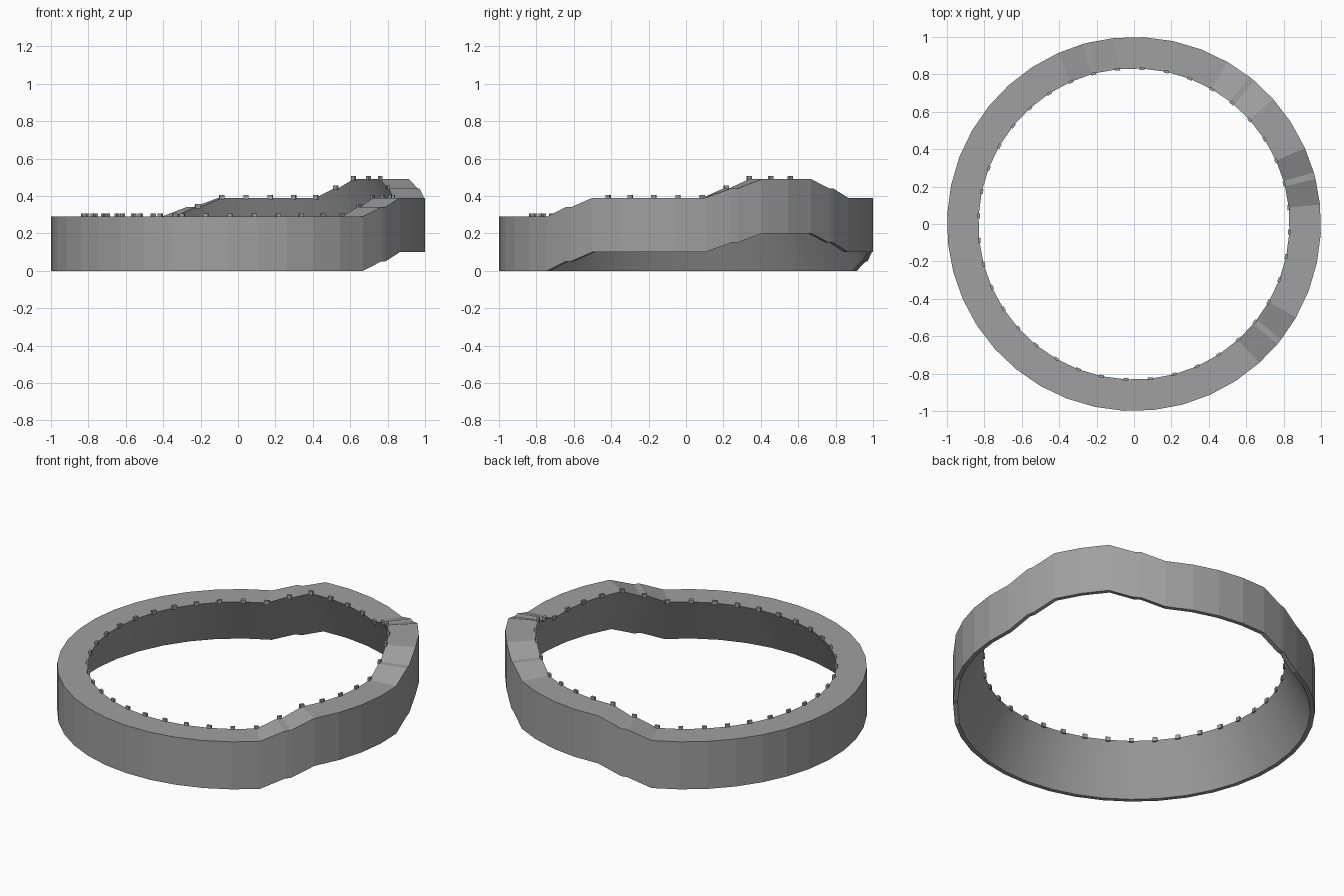
import bpy, bmesh
from math import radians, sin, cos
from mathutils import Matrix, Vector

if "Cube" in bpy.data.objects:
    bpy.data.objects.remove(bpy.data.objects["Cube"], do_unlink=True)

# Main dimensions
OUTER, INNER, FOOT, HEIGHT = 1.0, 0.832, 0.975, 0.29
STEP = 9
# Angle in degrees and lift of the wavy rim; ramps pause briefly halfway
RAMPS = [(-48, 0, -30, 0.1), (6, 0.1, 24, 0.2), (42, 0.2, 60, 0.1), (96, 0.1, 114, 0)]


def lift(angle):
    z = 0
    for a0, z0, a1, z1 in RAMPS:
        mid = (a0 + a1) / 2
        if angle >= a1:
            z = z1
        elif angle > a0:
            if abs(angle - mid) <= 1:
                return (z0 + z1) / 2
            half = (a1 - a0) / 2 - 1
            if angle < mid:
                return z0 + (z1 - z0) / 2 * (angle - a0) / half
            return z1 - (z1 - z0) / 2 * (a1 - angle) / half
    return z


def polar(radius, angle, z):
    a = radians(angle)
    return Vector((radius * cos(a), radius * sin(a), z))


def finish(name, bm, material):
    bmesh.ops.recalc_face_normals(bm, faces=bm.faces)
    mesh = bpy.data.meshes.new(name)
    bm.to_mesh(mesh)
    bm.free()
    mesh.materials.append(material)
    obj = bpy.data.objects.new(name, mesh)
    bpy.context.collection.objects.link(obj)
    return obj


grey = bpy.data.materials.new("mid grey")
grey.use_nodes = True
grey.diffuse_color = (0.35, 0.35, 0.35, 1)
grey.node_tree.nodes["Principled BSDF"].inputs["Base Color"].default_value = grey.diffuse_color

# Ring wall: a tapering section swept around the circle
stations = list(range(-48, 312, STEP))
angles = []
for s in stations:
    on_ramp = any(a0 < s < a1 for a0, _, a1, _ in RAMPS)
    angles += [s - 1, s + 1] if on_ramp else [s]

section = [(OUTER, 0), (OUTER, HEIGHT), (INNER, HEIGHT), (FOOT, 0)]
bm = bmesh.new()
loops = [[bm.verts.new(polar(r, a, z + lift(a))) for r, z in section] for a in angles]
for i, here in enumerate(loops):
    ahead = loops[(i + 1) % len(loops)]
    for j in range(len(section)):
        k = (j + 1) % len(section)
        face = bm.faces.new((here[j], ahead[j], ahead[k], here[k]))
        face.smooth = j == 2
ring = finish("ring_wall", bm, grey)

# Small studs around the inner top edge
bm = bmesh.new()
for s in stations:
    place = Matrix.Translation(polar(INNER, s, HEIGHT + lift(s) + 0.004))
    turn = Matrix.Rotation(radians(s), 4, "Z")
    size = Matrix.Diagonal((0.014, 0.026, 0.024, 1))
    bmesh.ops.create_cube(bm, size=1, matrix=place @ turn @ size)
finish("inner_edge_studs", bm, grey)
